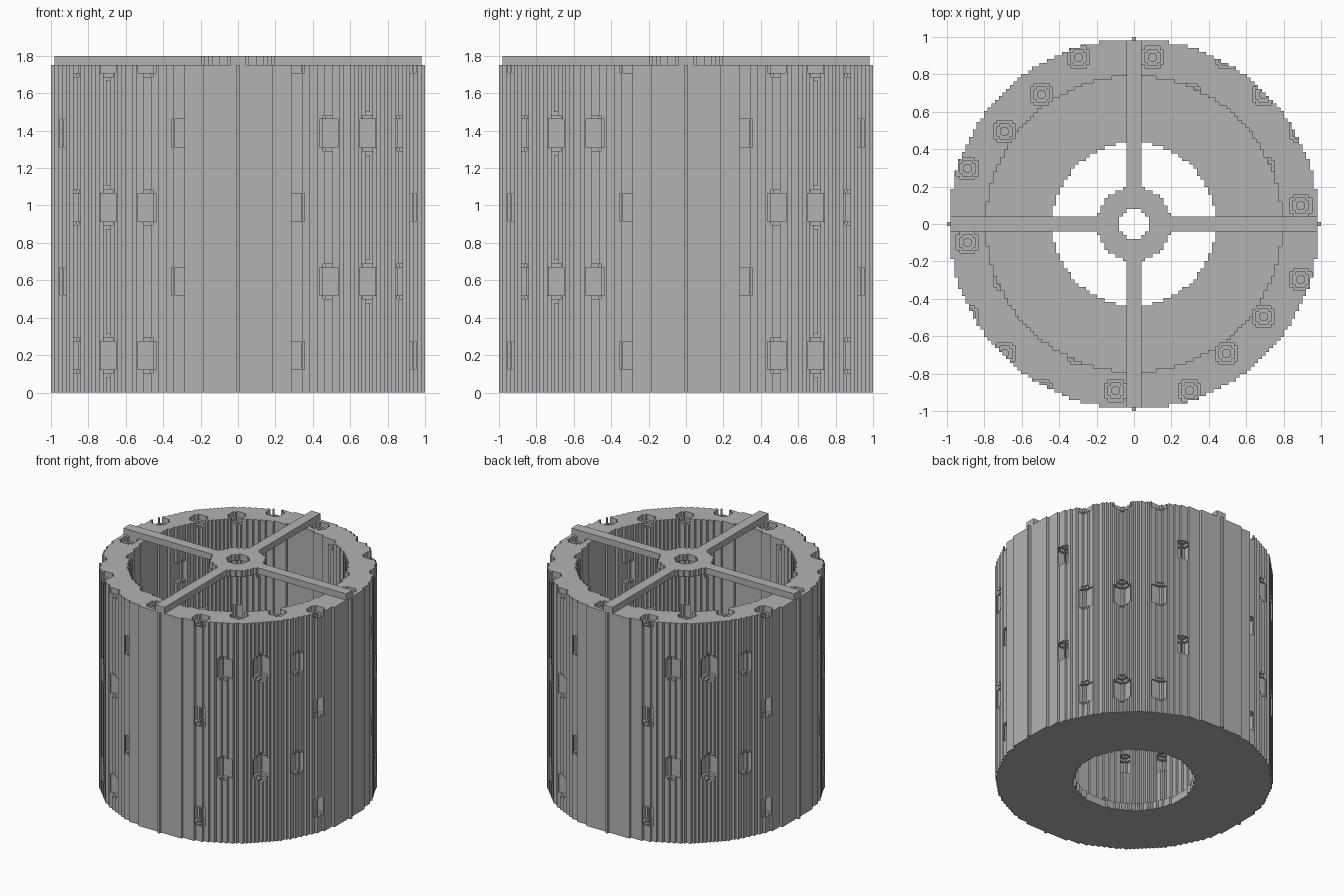
import bpy, bmesh, math

if "Cube" in bpy.data.objects:
    bpy.data.objects.remove(bpy.data.objects["Cube"], do_unlink=True)

P = 2 / 101          # size of one stair step
BODY_TOP = 1.75
TOP = 1.80

grey = bpy.data.materials.new("plain grey")
grey.use_nodes = True
colour = (0.45, 0.45, 0.45, 1)
grey.diffuse_color = colour
grey.node_tree.nodes["Principled BSDF"].inputs["Base Color"].default_value = colour


def stair_circle(r, offset):
    """Outline of a circle made of square steps; offset 0 = odd, 0.5 = even width."""
    n = math.floor(r - offset)
    rows = [j + offset for j in range(-n - (1 if offset else 0), n + 1)]
    right, last = [], None
    for c in rows:
        w = math.floor(math.sqrt(r * r - c * c) - offset) + offset + 0.5
        if w == last:
            right.pop()
        else:
            right.append((w * P, (c - 0.5) * P))
        right.append((w * P, (c + 0.5) * P))
        last = w
    return right + [(-x, y) for x, y in reversed(right)]


def add_tower(bm, outline, levels, cx=0, cy=0):
    """Closed solid: one outline repeated at (height, scale) levels."""
    loops = [[bm.verts.new((cx + x * s, cy + y * s, z)) for x, y in outline]
             for z, s in levels]
    n = len(outline)
    for low, high in zip(loops, loops[1:]):
        for i in range(n):
            k = (i + 1) % n
            bm.faces.new((low[i], low[k], high[k], high[i]))
    bm.faces.new(loops[0][::-1])
    bm.faces.new(loops[-1])


def finish(name, bm):
    mesh = bpy.data.meshes.new(name)
    bm.to_mesh(mesh)
    bm.free()
    mesh.materials.append(grey)
    obj = bpy.data.objects.new(name, mesh)
    bpy.context.collection.objects.link(obj)
    return obj


def prism(name, outline, z0, z1):
    bm = bmesh.new()
    add_tower(bm, outline, [(z0, 1), (z1, 1)])
    return finish(name, bm)


def cut(obj, cutter):
    mod = obj.modifiers.new("cut", "BOOLEAN")
    mod.operation, mod.solver, mod.object = "DIFFERENCE", "EXACT", cutter
    cutter.hide_render = True
    bpy.context.view_layer.objects.active = obj
    bpy.ops.object.modifier_apply(modifier=mod.name)
    bpy.data.objects.remove(cutter, do_unlink=True)


# Drum: wall with a thin floor that has a round opening
drum = prism("drum_wall", stair_circle(50, 0), 0, BODY_TOP)
cut(drum, prism("inside_cutter", stair_circle(40, 0.5), 3 * P, 2))
cut(drum, prism("floor_opening_cutter", stair_circle(22, 0.5), -0.1, 0.2))

# Pockets: small upright cavities in a staggered lattice through the wall
bm = bmesh.new()
pocket = stair_circle(3, 0.5)
half = [(0.075, 1), (0.075, 0.67), (0.095, 0.67), (0.095, 0.33), (0.115, 0.33)]
shape = [(-h, s) for h, s in reversed(half)] + half
for layer in range(5):
    z = (10 + 20 * layer) * P
    for i in range(-6, 6):
        for j in range(-6, 6):
            x, y = 5 * P * (2 * i + 1), 5 * P * (2 * j + 1)
            if (i + j + layer) % 2 == 0 and 0.72 < math.hypot(x, y) < 1.06:
                add_tower(bm, pocket, [(z + h, s) for h, s in shape], x, y)
cut(drum, finish("pocket_cutter", bm))

# Hub: flat ring at the top centre
hub = prism("hub", stair_circle(10, 0.5), BODY_TOP, TOP)
cut(hub, prism("hub_hole_cutter", stair_circle(4, 0.5), 1, 2))

# Spokes: four bars from the hub to the rim
for k, side in enumerate(("left", "back", "right", "front")):
    a, b, w = 10 * P, 49.5 * P, 2 * P
    spoke = prism("spoke_" + side, [(a, -w), (b, -w), (b, w), (a, w)], BODY_TOP, TOP)
    spoke.rotation_euler.z = k * math.pi / 2
